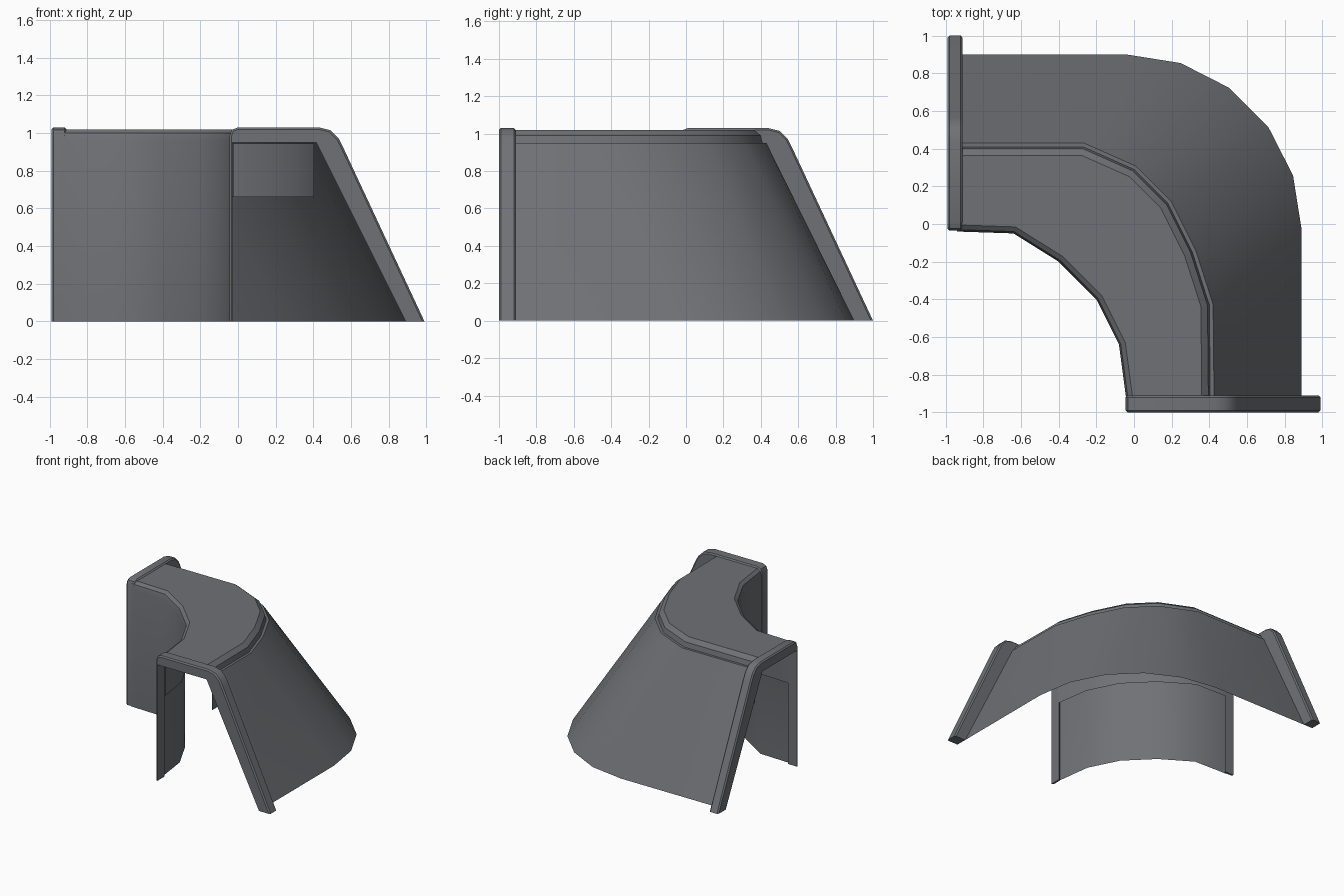
import bpy, bmesh, math
from mathutils import Vector

if "Cube" in bpy.data.objects:
    bpy.data.objects.remove(bpy.data.objects["Cube"])

grey = bpy.data.materials.new("slate_grey")
grey.use_nodes = True
colour = (0.16, 0.167, 0.18, 1)
grey.diffuse_color = colour
grey.node_tree.nodes["Principled BSDF"].inputs["Base Color"].default_value = colour


def add_object(name, bm, angle=32):
    mesh = bpy.data.meshes.new(name)
    bm.to_mesh(mesh)
    bm.free()
    mesh.materials.append(grey)
    ob = bpy.data.objects.new(name, mesh)
    bpy.context.collection.objects.link(ob)
    bpy.ops.object.select_all(action='DESELECT')
    ob.select_set(True)
    bpy.context.view_layer.objects.active = ob
    bpy.ops.object.shade_smooth_by_angle(angle=math.radians(angle))
    return ob


def offset(rail, d):
    """Shift a plan rail sideways, keeping mitred corners."""
    out = []
    for i, p in enumerate(rail):
        a = (p - rail[i - 1]).normalized() if i else None
        b = (rail[i + 1] - p).normalized() if i < len(rail) - 1 else None
        a, b = a or b, b or a
        n = Vector((-a.y - b.y, a.x + b.x)).normalized()
        out.append(p + n * d / max(n.dot(Vector((-a.y, a.x))), 0.5))
    return out


def fractions(rail):
    total, out = 0, [0]
    for p, q in zip(rail, rail[1:]):
        total += (q - p).length
        out.append(total)
    return [t / total for t in out]


def loft(name, levels):
    """Skin a stack of (rail, height) levels; rails may differ in point count."""
    bm = bmesh.new()
    rows = [[bm.verts.new((p.x, p.y, z)) for p in rail] for rail, z in levels]
    for k in range(len(rows) - 1):
        a, b = rows[k], rows[k + 1]
        fa, fb = fractions(levels[k][0]), fractions(levels[k + 1][0])
        i = j = 0
        while i < len(a) - 1 or j < len(b) - 1:
            more_a, more_b = i < len(a) - 1, j < len(b) - 1
            if more_a and more_b and abs(fa[i + 1] - fb[j + 1]) < 0.03:
                bm.faces.new((a[i], a[i + 1], b[j + 1], b[j]))
                i, j = i + 1, j + 1
            elif more_a and (not more_b or fa[i + 1] < fb[j + 1]):
                bm.faces.new((a[i], a[i + 1], b[j]))
                i += 1
            else:
                bm.faces.new((a[i], b[j + 1], b[j]))
                j += 1
    return add_object(name, bm)


def plan(*pts):
    return [Vector(p) for p in pts]


# Plan rails, each running from the left opening round to the front opening
END = -0.94
inner = plan((END, -0.04), (-0.64, -0.05), (-0.4, -0.2), (-0.2, -0.4),
             (-0.08, -0.64), (-0.04, END))
rim = plan((END, 0.41), (-0.27, 0.41), (0, 0.29), (0.18, 0.11),
           (0.31, -0.15), (0.4, -0.43), (0.405, END))
foot = plan((END, 0.9), *[(-0.04 + 0.93 * math.sin(math.radians(t)),
                           -0.03 + 0.93 * math.cos(math.radians(t)))
                          for t in range(0, 91, 18)], (0.89, END))

# Curved shell: inner wall, rounded edge, deck, stepped rim and sloping wall
loft("inner_wall_and_deck", [
    (inner, 0), (inner, 0.96), (offset(inner, 0.01), 1.0),
    (offset(inner, 0.035), 1.02), (offset(rim, -0.045), 1.02),
    (offset(rim, -0.01), 0.99), (rim, 0.95), (offset(rim, 0.02), 0.95)])
loft("sloping_wall", [(offset(rim, 0.02), 0.95), (foot, 0)])


# Short channel under the deck, facing inwards
def trim(rail):
    rail = [p.copy() for p in rail]
    rail[0].x = rail[-1].y = -0.91
    return rail


lining_in, lining_out = trim(offset(inner, 0.015)), trim(offset(rim, -0.002))
loft("deck_lining", [(lining_out, 0.66), (lining_out, 0.945),
                     (lining_in, 0.945), (lining_in, 0.66)])


# Thick end frames around both openings
def end_frame(name, shift, start, place):
    outline = [(-0.045, 0), (-0.045, 0.985), (-0.033, 1.017), (0, 1.03),
               (0.43, 1.03), (0.49, 1.015), (0.535, 0.97), (0.56, 0.92),
               (0.99, 0), (0.89, 0), (0.415, 0.95), (-0.03, 0.95), (-0.03, 0)]
    bm = bmesh.new()
    caps = [[bm.verts.new(place(s + shift, d, z)) for s, z in outline]
            for d in (start, -0.91)]
    for cap in caps:
        bm.faces.new(cap)
    for i in range(len(outline)):
        k = i - 1
        bm.faces.new((caps[0][k], caps[0][i], caps[1][i], caps[1][k]))
    bmesh.ops.recalc_face_normals(bm, faces=bm.faces)
    # Soften the outer edges of the frame
    outer = [e for e in bm.edges
             if all(any(v in cap[:9] for cap in caps) for v in e.verts)
             and any(set(e.verts) <= set(cap) for cap in caps)]
    bmesh.ops.bevel(bm, geom=outer, offset=0.01, segments=1, affect='EDGES')
    add_object(name, bm, 40)


end_frame("front_end_frame", 0, -1.0, lambda s, d, z: (s, d, z))
end_frame("right_end_frame", 0.01, -0.99, lambda s, d, z: (d, s, z))
